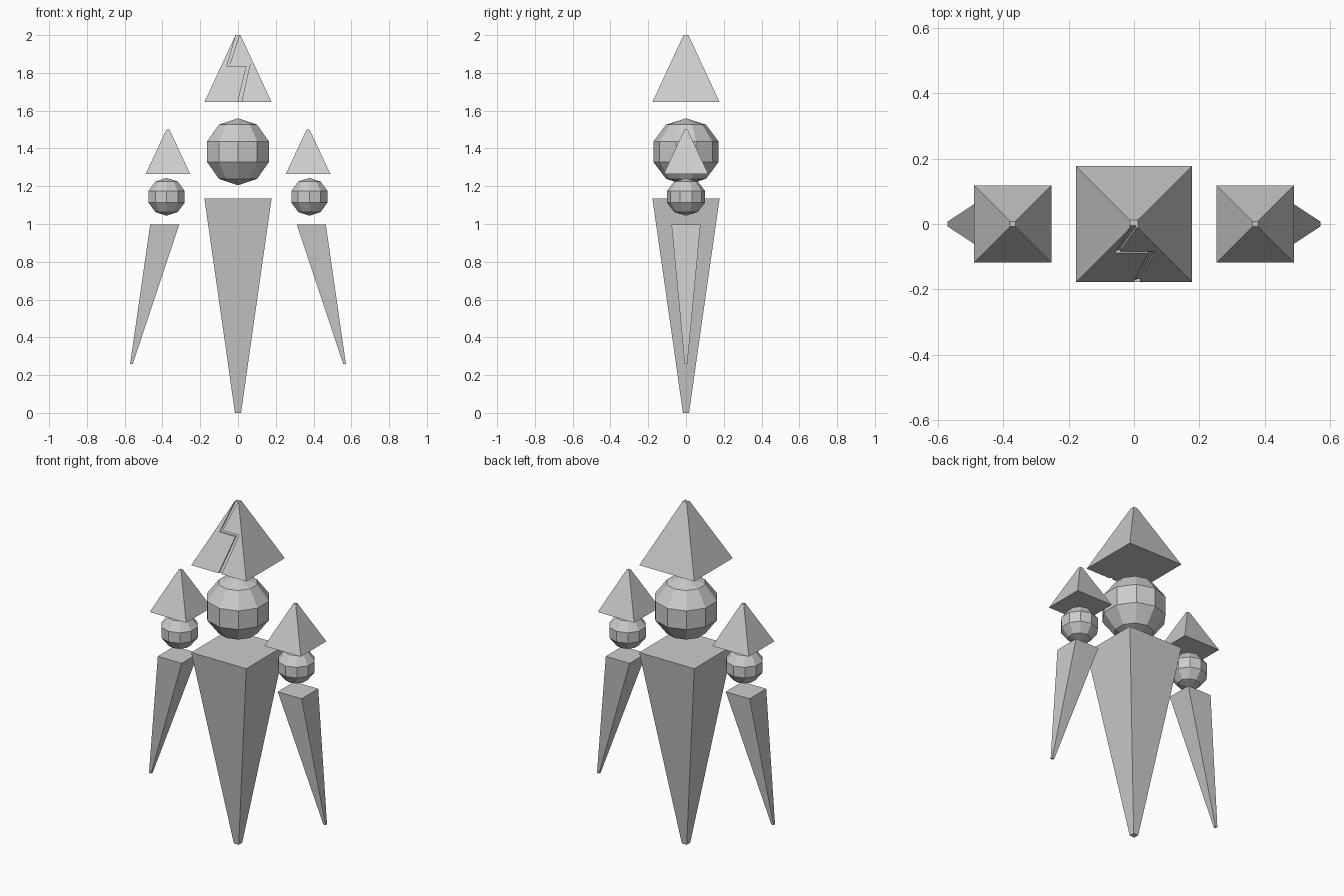
import bpy, bmesh

if "Cube" in bpy.data.objects:
    bpy.data.objects.remove(bpy.data.objects["Cube"])


def finish(name, bm):
    bmesh.ops.recalc_face_normals(bm, faces=bm.faces)
    me = bpy.data.meshes.new(name)
    bm.to_mesh(me)
    bm.free()
    ob = bpy.data.objects.new(name, me)
    bpy.context.collection.objects.link(ob)
    return ob


def loft(name, low, high):
    """Solid between two matching outlines."""
    bm = bmesh.new()
    a = [bm.verts.new(p) for p in low]
    b = [bm.verts.new(p) for p in high]
    bm.faces.new(a)
    bm.faces.new(b)
    n = len(a)
    for i in range(n):
        j = (i + 1) % n
        bm.faces.new((a[i], a[j], b[j], b[i]))
    return finish(name, bm)


def square(x, z, h):
    return [(x + sx * h, sy * h, z) for sx, sy in ((-1, -1), (1, -1), (1, 1), (-1, 1))]


def ball(name, x, z, r, rz):
    bm = bmesh.new()
    bmesh.ops.create_uvsphere(bm, u_segments=10, v_segments=5, radius=1)
    bmesh.ops.scale(bm, vec=(r, r, rz), verts=bm.verts)
    bmesh.ops.translate(bm, vec=(x, 0, z), verts=bm.verts)
    return finish(name, bm)


# Central column: tapered spike, ball and pyramid cap
loft("body_spike", square(0, 0, 0.016), square(0, 1.135, 0.178))
ball("centre_ball", 0, 1.3825, 0.181, 0.177)
cap = loft("centre_cap", square(0, 1.645, 0.178), square(0, 2.0, 0.013))

# Zigzag crack carved parallel to the sloping front face of the cap
crack = [(-0.008, 2.01), (-0.058, 1.837), (0.045, 1.837), (-0.004, 1.635),
         (0.016, 1.635), (0.064, 1.848), (-0.042, 1.848), (0.010, 2.01)]


def on_face(offset):
    return [(x, -(0.178 - (z - 1.645) / 0.355 * 0.165) + offset, z) for x, z in crack]


cutter = loft("crack_cutter", on_face(-0.03), on_face(0.009))
cutter.hide_render = True
mod = cap.modifiers.new("crack", 'BOOLEAN')
mod.operation = 'DIFFERENCE'
mod.solver = 'EXACT'
mod.object = cutter
bpy.context.view_layer.objects.active = cap
bpy.ops.object.modifier_apply(modifier=mod.name)
bpy.data.objects.remove(cutter)

# Side columns: outward-leaning spike, ball and pyramid cap
for s, side in ((-1, "left"), (1, "right")):
    loft(side + "_spike", square(s * 0.564, 0.26, 0.007), square(s * 0.388, 0.997, 0.077))
    ball(side + "_ball", s * 0.378, 1.144, 0.106, 0.1)
    loft(side + "_cap", square(s * 0.371, 1.265, 0.118), square(s * 0.371, 1.5, 0.008))
